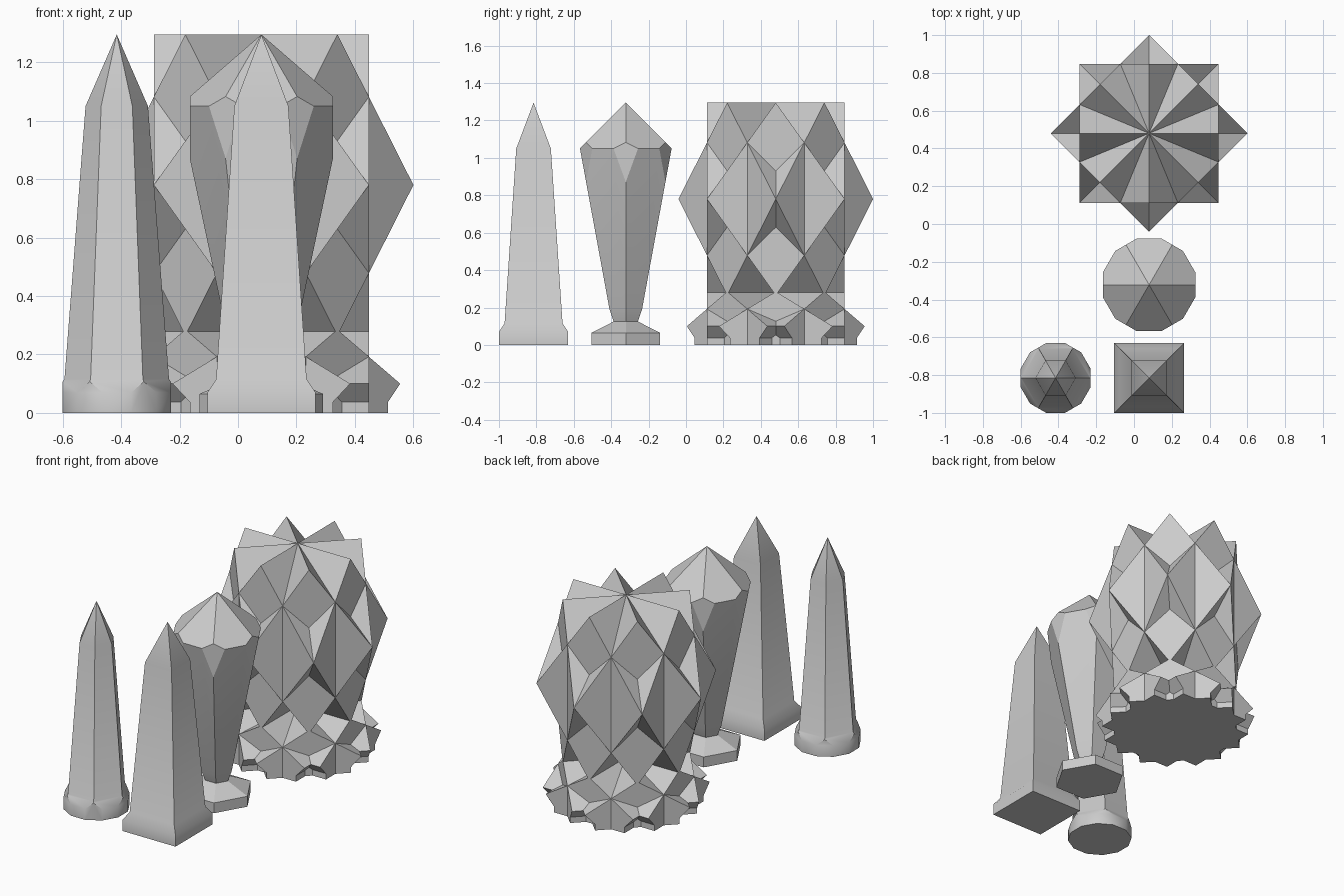
import bpy, bmesh, math
from mathutils import Vector

if "Cube" in bpy.data.objects:
    bpy.data.objects.remove(bpy.data.objects["Cube"], do_unlink=True)

stone = bpy.data.materials.new("light_grey_stone")
stone.use_nodes = True
GREY = (0.6, 0.6, 0.6, 1.0)
stone.diffuse_color = GREY
stone.node_tree.nodes["Principled BSDF"].inputs["Base Color"].default_value = GREY


def finish(bm, name, loc, angle=0.0, smooth=None):
    bmesh.ops.recalc_face_normals(bm, faces=bm.faces)
    mesh = bpy.data.meshes.new(name)
    bm.to_mesh(mesh)
    bm.free()
    mesh.materials.append(stone)
    obj = bpy.data.objects.new(name, mesh)
    obj.location = loc
    obj.rotation_euler.z = angle
    bpy.context.collection.objects.link(obj)
    if smooth:
        bpy.ops.object.select_all(action='DESELECT')
        obj.select_set(True)
        bpy.context.view_layer.objects.active = obj
        bpy.ops.object.shade_smooth_by_angle(angle=math.radians(smooth))
    return obj


def spire(name, sides, profile, apex, loc, cut=None, start=0.0, smooth=None):
    """Stack of regular rings given as (inradius, z), closed by a point.
    cut trims every corner with a vertical plane at that distance."""
    bm = bmesh.new()
    dirs = [start + 2 * math.pi * i / sides for i in range(sides)]
    rings = []
    for inradius, z in profile:
        r = inradius / math.cos(math.pi / sides)
        rings.append([bm.verts.new((r * math.cos(a), r * math.sin(a), z)) for a in dirs])
    tip = bm.verts.new((0, 0, apex))
    bm.faces.new(rings[0])
    for i in range(sides):
        j = (i + 1) % sides
        for low, high in zip(rings, rings[1:]):
            bm.faces.new((low[i], low[j], high[j], high[i]))
        bm.faces.new((rings[-1][i], rings[-1][j], tip))
    if cut:
        for a in dirs:
            normal = Vector((math.cos(a), math.sin(a), 0))
            bmesh.ops.bisect_plane(bm, geom=bm.verts[:] + bm.edges[:] + bm.faces[:],
                                   plane_co=normal * cut, plane_no=normal, clear_outer=True)
            rim = [e for e in bm.edges if e.is_boundary]
            bmesh.ops.holes_fill(bm, edges=rim, sides=0)
    return finish(bm, name, loc, smooth=smooth)


def gable(name, outline, half_length, loc, angle):
    """Prism with a mirrored (half width, z) outline, lying along its local x."""
    left = [(-y, z) for y, z in reversed(outline) if y > 0]
    points = outline + left
    bm = bmesh.new()
    ends = [[bm.verts.new((x, y, z)) for y, z in points] for x in (-half_length, half_length)]
    for end in ends:
        bm.faces.new(end)
    for i in range(len(points)):
        j = (i + 1) % len(points)
        bm.faces.new((ends[0][i], ends[0][j], ends[1][j], ends[1][i]))
    return finish(bm, name, loc, angle)


TOP = 1.295

# Square and six-sided obelisks share one profile
obelisk = [(0.185, 0), (0.185, 0.07), (0.155, 0.115), (0.0925, 1.05)]
spire("square_obelisk", 4, obelisk, TOP, (0.08, -0.815, 0), start=math.pi / 4, smooth=40)
spire("six_sided_obelisk", 6, obelisk, TOP, (-0.415, -0.815, 0), cut=0.185, smooth=40)

# Spire that widens upward from a footed base
footed = [(0.183, 0), (0.183, 0.065), (0.065, 0.125), (0.087, 0.19), (0.245, 1.05)]
spire("footed_spire", 6, footed, TOP, (0.08, -0.322, 0), cut=0.245, smooth=25)

# Faceted cluster: crossed gabled prisms, tall ones above and low ones at the foot
crystal = [(0, TOP), (0.368, 0.78), (0, 0.265)]
foot = [(0, 0.285), (0.304, 0.1), (0.245, 0.037), (0.245, 0)]
for k in range(4):
    turn = k * math.pi / 4
    gable(f"cluster_crystal_{k + 1}", crystal, 0.368, (0.08, 0.48, 0), turn)
    gable(f"cluster_foot_{k + 1}", foot, 0.368, (0.08, 0.48, 0), turn)
